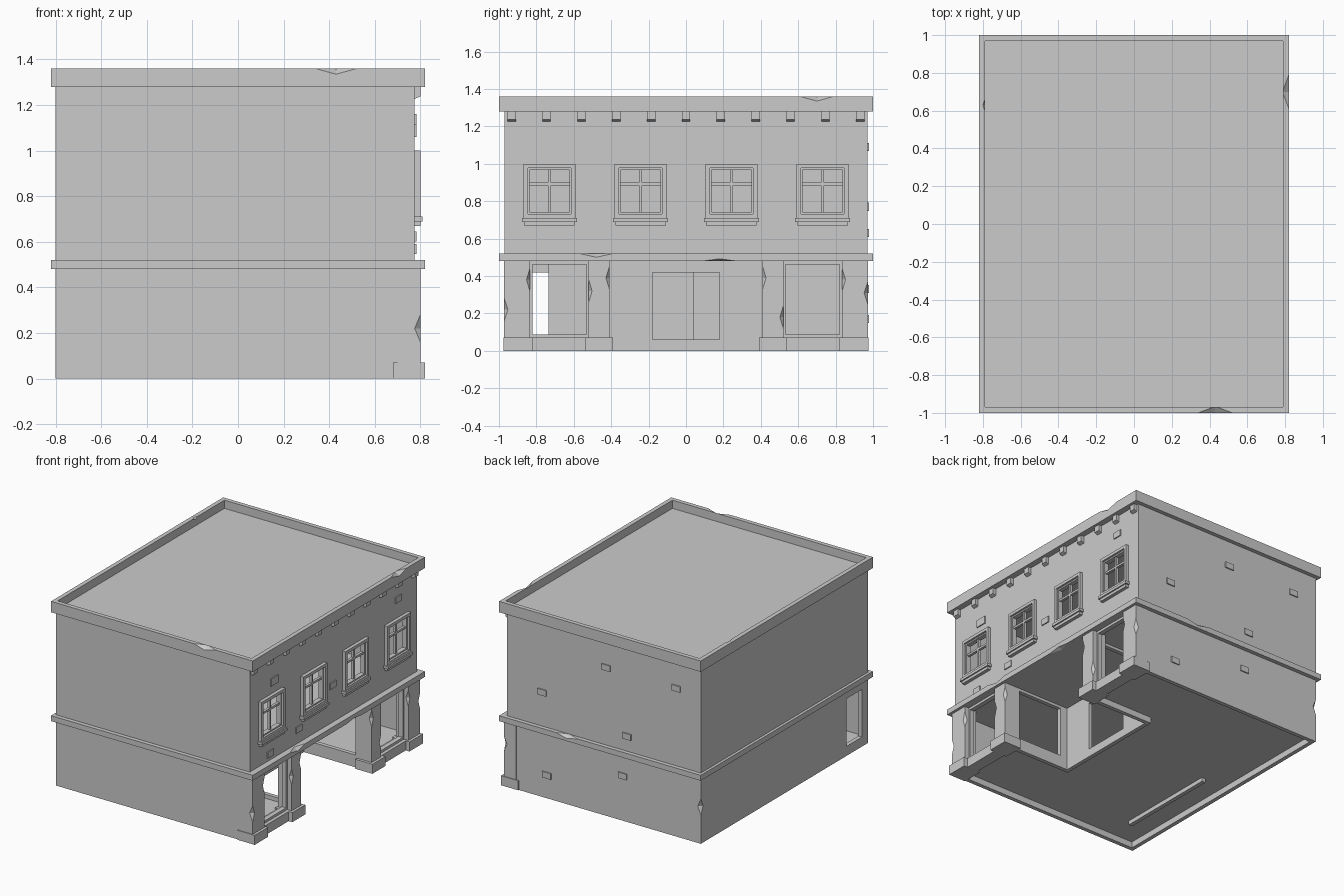
import bpy, bmesh
from mathutils import Matrix, Vector

if "Cube" in bpy.data.objects:
    bpy.data.objects.remove(bpy.data.objects["Cube"])


def add_box(bm, x0, x1, y0, y1, z0, z1):
    m = Matrix.Translation(((x0 + x1) / 2, (y0 + y1) / 2, (z0 + z1) / 2))
    m = m @ Matrix.Diagonal((x1 - x0, y1 - y0, z1 - z0, 1))
    return bmesh.ops.create_cube(bm, size=1, matrix=m)["verts"]


def finish(name, bm):
    me = bpy.data.meshes.new(name)
    bm.to_mesh(me)
    bm.free()
    ob = bpy.data.objects.new(name, me)
    bpy.context.collection.objects.link(ob)
    return ob


def boxes(name, *items):
    bm = bmesh.new()
    for b in items:
        add_box(bm, *b)
    return finish(name, bm)


def chip(ob, *spots):
    """Knock octahedral chips out of an edge; each spot is (centre, half sizes)."""
    bm = bmesh.new()
    for c, s in spots:
        m = Matrix.Translation(c) @ Matrix.Diagonal((*s, 1))
        pts = [bm.verts.new(m @ Vector(p)) for p in
               ((1, 0, 0), (0, 1, 0), (-1, 0, 0), (0, -1, 0), (0, 0, 1), (0, 0, -1))]
        for i in range(4):
            a, b = pts[i], pts[(i + 1) % 4]
            bm.faces.new((a, b, pts[4]))
            bm.faces.new((b, a, pts[5]))
    cutter = finish("chip_cutter", bm)
    cutter.hide_render = True
    cutter.hide_set(True)
    mod = ob.modifiers.new("chips", "BOOLEAN")
    mod.object = cutter
    mod.operation = "DIFFERENCE"
    mod.solver = "EXACT"


def wall_frame(x0, x1, y0, y1, z0, z1, w, axis="x"):
    """Four bars around a rectangular opening in a wall facing the axis."""
    bars = [(x0, x1, y0, y1, z0, z0 + w), (x0, x1, y0, y1, z1 - w, z1)]
    if axis == "x":
        bars += [(x0, x1, y0, y0 + w, z0 + w, z1 - w), (x0, x1, y1 - w, y1, z0 + w, z1 - w)]
    else:
        bars += [(x0, x0 + w, y0, y1, z0 + w, z1 - w), (x1 - w, x1, y0, y1, z0 + w, z1 - w)]
    return bars


# Side walls
T = 0.03
boxes("side_wall_left", (-.8, .775, -.97, -.97 + T, 0, 1.28))
boxes("side_wall_right", (-.8 + T, .775, .97 - T, .97, 0, 1.28))

# Rear wall with a doorway at one end
boxes("rear_wall_upper", (-.8, -.8 + T, -.94, .97, .5, 1.28))
rear = boxes("rear_wall_lower", (-.8, -.8 + T, -.72, .97, 0, .5))
boxes("rear_doorway", (-.8, -.8 + T, -.94, -.9, 0, .5), (-.8, -.8 + T, -.9, -.72, 0, .07),
      (-.8, -.8 + T, -.9, -.72, .42, .5))
chip(rear, ((-.8, .97, .27), (.025, .025, .06)))

# Cornice slab with sunken roof
bm = bmesh.new()
add_box(bm, -.82, .82, -1, 1, 1.28, 1.36)
bm.faces.ensure_lookup_table()
top = max(bm.faces, key=lambda f: f.calc_center_median().z)
bmesh.ops.inset_region(bm, faces=[top], thickness=.045)
ext = bmesh.ops.extrude_discrete_faces(bm, faces=[top])["faces"][0]
bmesh.ops.translate(bm, verts=ext.verts[:], vec=(0, 0, -.06))
bmesh.ops.recalc_face_normals(bm, faces=bm.faces[:])
chip(finish("cornice", bm),
     ((.43, -1, 1.36), (.09, .035, .025)), ((.82, .7, 1.36), (.035, .09, .025)),
     ((-.82 + .045, .63, 1.36), (.025, .07, .025)))

# Belt course, also the upper floor
chip(boxes("belt_course", (-.82, .82, -1, 1, .48, .52)),
     ((.82, -.48, .52), (.03, .09, .02)), ((.82, .18, .48), (.03, .09, .012)),
     ((.27, 1, .52), (.09, .03, .02)))

# Upper facade pieces around four window openings
WIN = (-.73, -.243, .243, .73)
X0, X1 = .745, .775
H = .115
strips = [(X0, X1, -.94, .94, .52, .71), (X0, X1, -.94, .94, 1.0, 1.28)]
edges = [-.94] + [e for y in WIN for e in (y - H, y + H)] + [.94]
strips += [(X0, X1, edges[i], edges[i + 1], .71, 1.0) for i in range(0, 10, 2)]
boxes("upper_facade", *strips)

# Windows: surround, sash, glazing bars, two-step sill
for i, y in enumerate(WIN):
    boxes(f"window_surround_{i}", *wall_frame(.765, .80, y - .138, y + .138, .71, 1.0, .022))
    boxes(f"window_sash_{i}", *wall_frame(.75, .785, y - .118, y + .118, .73, .98, .012),
          (.755, .775, y - .007, y + .007, .74, .97),
          (.755, .775, y - .108, y + .108, .885, .9))
    boxes(f"window_sill_{i}", (.765, .81, y - .147, y + .147, .69, .71),
          (.765, .80, y - .135, y + .135, .67, .69))

# Cornice brackets with a sloping underside
for i in range(11):
    y = -.932 + i * .1864
    bm = bmesh.new()
    for v in add_box(bm, .77, .80, y - .022, y + .022, 1.225, 1.28):
        if v.co.x > .79 and v.co.z < 1.25:
            v.co.z += .012
    finish(f"bracket_{i}", bm)

# Proud bricks on the facade and one side
for i, (y, z, w, h) in enumerate(((-.688, 1.087, .085, .055), (.75, 1.137, .07, .045),
                                  (-.01, .795, .07, .045), (-.405, .623, .07, .045),
                                  (-.735, .568, .07, .045))):
    boxes(f"front_brick_{i}", (.76, .783, y - w / 2, y + w / 2, z - h / 2, z + h / 2))
for i, (x, z) in enumerate(((-.03, 1.09), (.49, .77), (-.6, 1.09), (-.2, .63), (.45, .17), (-.165, .33))):
    boxes(f"side_brick_{i}", (x - .035, x + .035, .96, .978, z - .022, z + .022))

# Ground floor shopfront, mirrored about y = 0
for s, side in ((-1, "left"), (1, "right")):
    def m(x0, x1, y0, y1, z0, z1):
        a, b = sorted((s * y0, s * y1))
        return (x0, x1, a, b, z0, z1)
    corner = boxes("corner_pier_" + side, m(.70, .80, .835, .972, .07, .48))
    chip(corner, ((.80, s * .972, .22 if s < 0 else .31), (.025, .02, .06)),
         ((.80, s * .835, .38), (.02, .018, .06)))
    inner = boxes("inner_pier_" + side, m(.69, .80, .41, .52, .07, .48))
    chip(inner, ((.80, s * .41, .39), (.02, .018, .06)),
         ((.80, s * .52, .32 if s < 0 else .18), (.02, .018, .06)))
    boxes("pier_base_" + side, m(.68, .82, .82, .977, 0, .07), m(.68, .82, .39, .54, 0, .07))
    # Display window and its low sill
    boxes("shop_window_sill_" + side, m(.70, .79, .54, .82, 0, .07))
    boxes("shop_window_frame_" + side, *wall_frame(*m(.73, .765, .515, .84, .07, .48), .018))
    # Recess side wall with large window
    boxes("recess_side_" + side, m(.25, .69, .41, .44, 0, .07), m(.25, .29, .41, .44, .07, .48),
          *wall_frame(*m(.29, .69, .41, .44, .07, .48), .02, "y"))

# Recess rear wall with central doorway
boxes("recess_rear_wall", (.22, .25, -.44, -.18, 0, .48), (.22, .25, .18, .44, 0, .48),
      (.22, .25, -.18, .18, 0, .06), (.22, .25, -.18, .18, .42, .48))

# Ground floor slab in three parts around the recess, inner partition
boxes("ground_floor", (-.77, .22, -.94, .94, .045, .06), (.22, .70, -.94, -.44, .045, .06),
      (.22, .70, .44, .94, .045, .06))
boxes("inner_partition", (-.60, -.57, -.735, .04, .015, .48))
